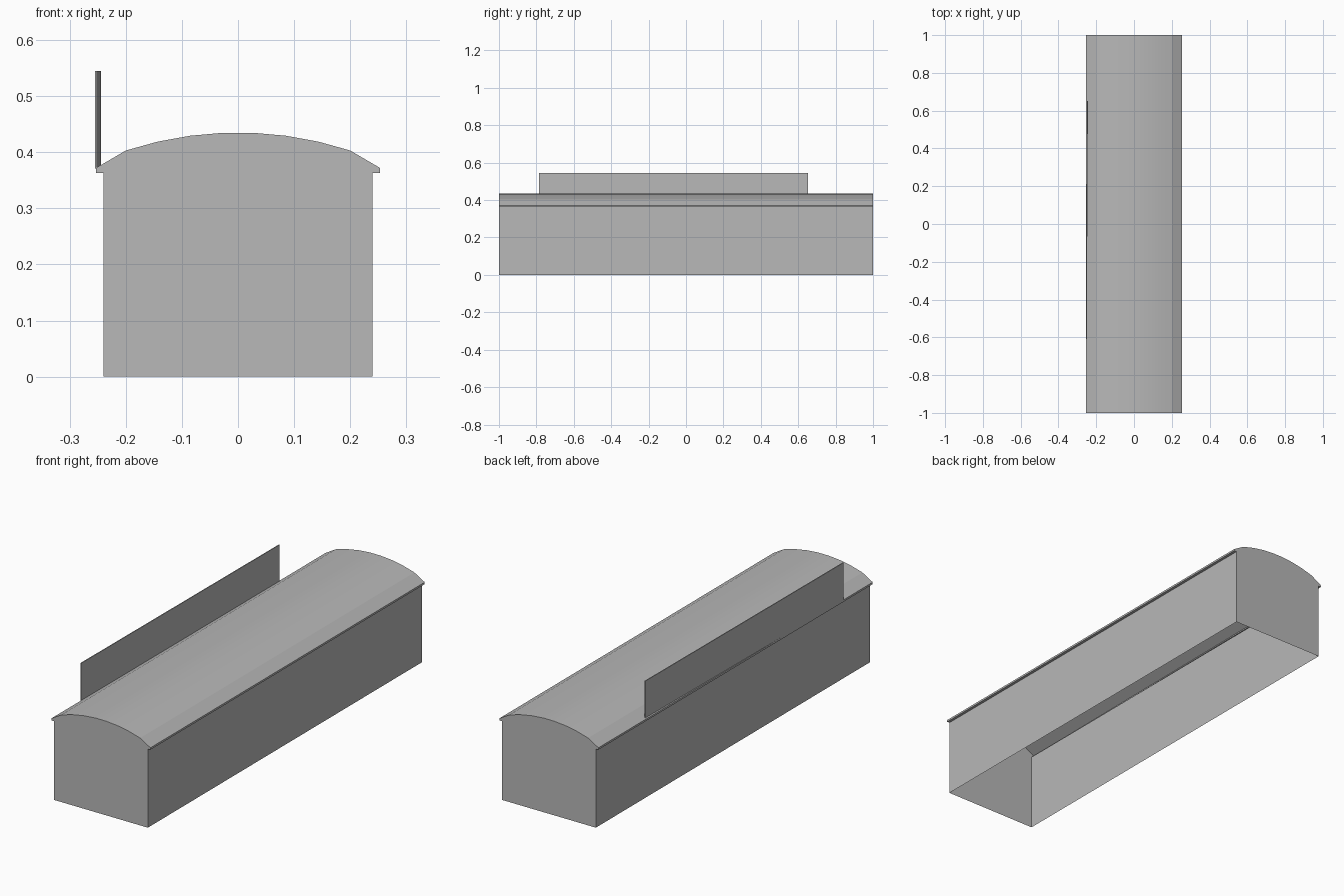
import bpy
import math
from mathutils import Vector

cube = bpy.data.objects.get("Cube")
if cube:
    bpy.data.objects.remove(cube, do_unlink=True)

HALF_LENGTH = 1.0
WALL_X, EAVE_X, EAVE_Z = 0.24, 0.253, 0.363
ARCH_X, RADIUS, TOP_Z = 0.2, 0.64, 0.435

grey = bpy.data.materials.new("light grey")
grey.use_nodes = True
colour = (0.48, 0.48, 0.48, 1)
grey.diffuse_color = colour
grey.node_tree.nodes["Principled BSDF"].inputs["Base Color"].default_value = colour


def make(name, verts, faces):
    mesh = bpy.data.meshes.new(name)
    mesh.from_pydata(verts, [], faces)
    mesh.materials.append(grey)
    obj = bpy.data.objects.new(name, mesh)
    bpy.context.collection.objects.link(obj)
    return obj


def sweep(name, profile):
    """Sheet made by drawing an x-z profile along the length."""
    verts = [(x, y, z) for x, z in profile for y in (-HALF_LENGTH, HALF_LENGTH)]
    faces = [(2 * i, 2 * i + 1, 2 * i + 3, 2 * i + 2) for i in range(len(profile) - 1)]
    return make(name, verts, faces)


# Roof section: soffit, fascia, sloped eave, then a shallow arch
arch = []
for i in range(8):
    x = ARCH_X * (1 - 2 * i / 7)
    arch.append((x, TOP_Z - RADIUS + math.sqrt(RADIUS ** 2 - x ** 2)))
eave = [(WALL_X, EAVE_Z), (EAVE_X, EAVE_Z), (EAVE_X, EAVE_Z + 0.009)]
roof_profile = eave + arch + [(-x, z) for x, z in reversed(eave)]
roof = sweep("roof", roof_profile)

# Side walls, open underneath
sweep("left_wall", [(WALL_X, 0), (WALL_X, EAVE_Z)])
sweep("right_wall", [(-WALL_X, EAVE_Z), (-WALL_X, 0)])

# End walls filling the whole section
section = [(WALL_X, 0)] + roof_profile + [(-WALL_X, 0)]
order = list(range(len(section)))
make("front_wall", [(x, -HALF_LENGTH, z) for x, z in section], [order])
make("back_wall", [(x, HALF_LENGTH, z) for x, z in section], [order[::-1]])

# Long sign board standing on the right eave, slightly askew
bpy.ops.mesh.primitive_cube_add(size=1, location=(-0.2495, -0.067, 0.458))
board = bpy.context.object
board.name = "roof_board"
board.scale = Vector((0.004, 1.436, 0.174))
board.rotation_euler.z = -math.atan2(0.007, 1.436)
board.data.materials.append(grey)

# Smooth the arch but keep the eave edges crisp
bpy.ops.object.select_all(action='DESELECT')
roof.select_set(True)
bpy.context.view_layer.objects.active = roof
bpy.ops.object.shade_smooth_by_angle(angle=math.radians(11))
